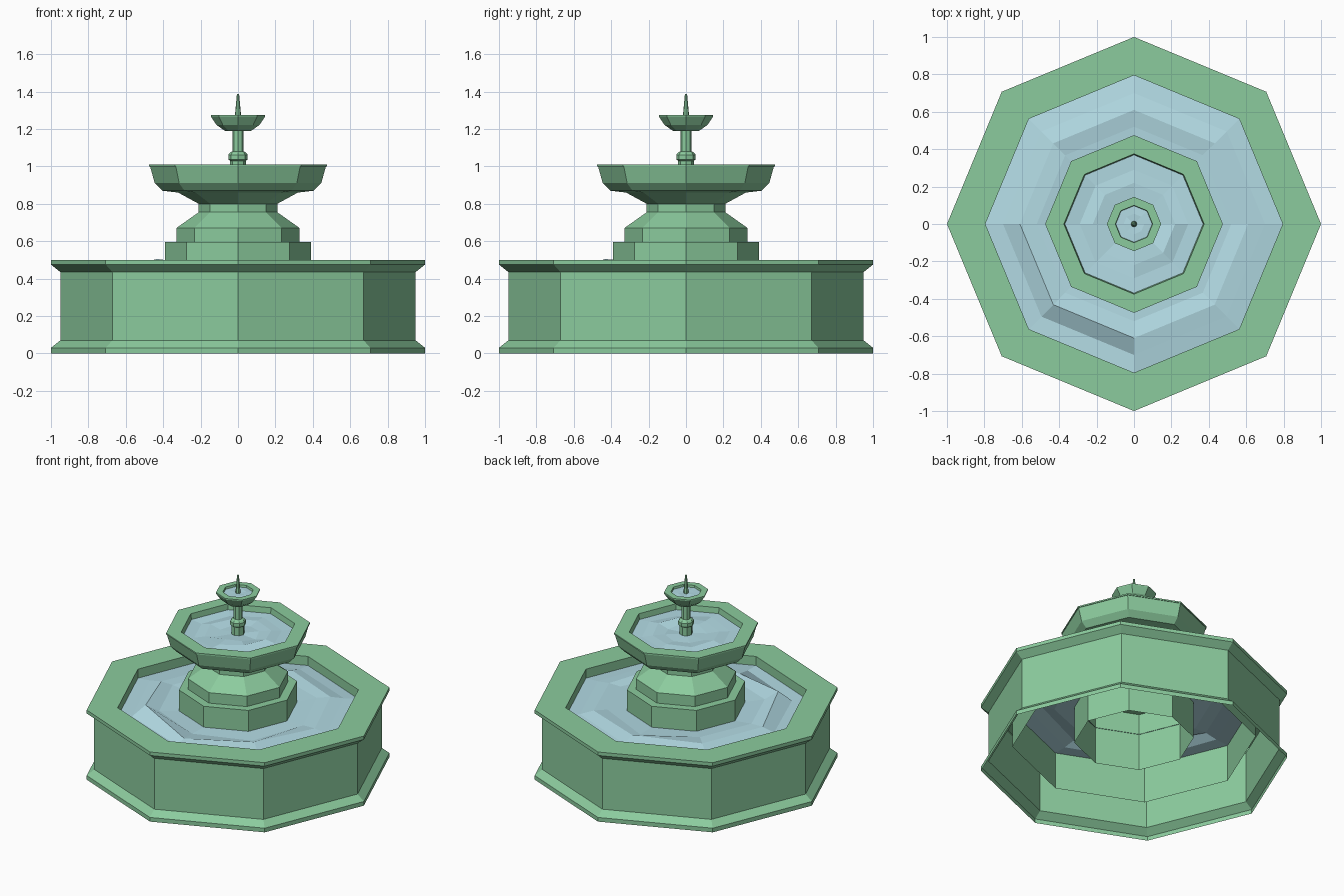
import bpy, math, random

if "Cube" in bpy.data.objects:
    bpy.data.objects.remove(bpy.data.objects["Cube"])

random.seed(4)
SIDES = 8


def material(name, rgb):
    m = bpy.data.materials.new(name)
    m.diffuse_color = (*rgb, 1)
    m.use_nodes = True
    m.node_tree.nodes["Principled BSDF"].inputs["Base Color"].default_value = m.diffuse_color
    return m


green = material("green stone", (0.26, 0.60, 0.34))
blue = material("pale water", (0.45, 0.71, 0.78))


def lathe(name, profile, mat, ripple=0.0, peaks={}):
    """Sweep an (r, z) profile round z in eight flat sides; r = 0 closes to a point.
    Inner rings may be rippled; peaks sets chosen (ring, side) heights."""
    verts, rings, faces = [], [], []
    for k, (r, z) in enumerate(profile):
        ring = []
        for s in range(SIDES if r > 0 else 1):
            a = 2 * math.pi * s / SIDES
            inner = 0 < k < len(profile) - 1
            h = z + (random.uniform(-ripple, ripple) if inner else 0)
            h = peaks.get((k, s), h)
            ring.append(len(verts))
            verts.append((r * math.cos(a), r * math.sin(a), h))
        rings.append(ring * SIDES if r == 0 else ring)
    for lo, hi in zip(rings, rings[1:]):
        for s in range(SIDES):
            t = (s + 1) % SIDES
            face = [lo[s], lo[t], hi[t], hi[s]]
            faces.append(list(dict.fromkeys(face)))
    mesh = bpy.data.meshes.new(name)
    mesh.from_pydata(verts, [], faces)
    mesh.materials.append(mat)
    ob = bpy.data.objects.new(name, mesh)
    bpy.context.collection.objects.link(ob)
    return ob


# Large basin: flared foot, wall, overhanging rim and inner wall (open below)
lathe("basin", [(1, 0), (1, 0.03), (0.95, 0.07), (0.95, 0.435), (1, 0.475),
                (1, 0.5), (0.795, 0.5), (0.795, 0.17)], green)

# Stepped hollow pedestal flaring into the middle bowl
lathe("pedestal_and_bowl",
      [(0.39, 0.18), (0.39, 0.595), (0.33, 0.595), (0.33, 0.67), (0.21, 0.755),
       (0.21, 0.80), (0.32, 0.86), (0.405, 0.87), (0.445, 0.91), (0.47, 1.0),
       (0.475, 1.0), (0.475, 1.01), (0.375, 1.01), (0.365, 0.94)], green)

# Column with a collar
lathe("column", [(0.042, 0.95), (0.042, 1.03), (0.052, 1.037), (0.052, 1.062),
                 (0.042, 1.075), (0.03, 1.08), (0.03, 1.20)], green)

# Small top bowl
lathe("top_bowl", [(0, 1.19), (0.07, 1.19), (0.115, 1.222), (0.145, 1.267),
                   (0.145, 1.275), (0.10, 1.275), (0.092, 1.23)], green)

# Spout
lathe("spout", [(0.016, 1.24), (0.016, 1.275), (0.006, 1.388), (0, 1.388)], green)

# Gently rippled water in the three bowls
lathe("basin_water", [(0.795, 0.435), (0.70, 0.445), (0.61, 0.455), (0.52, 0.45),
                      (0.385, 0.445)], blue, 0.018, {(2, 5): 0.505})
lathe("middle_water", [(0.37, 0.97), (0.29, 0.97), (0.22, 0.975), (0.14, 0.97),
                       (0.03, 0.97)], blue, 0.012)
lathe("top_water", [(0.098, 1.26), (0.055, 1.26), (0, 1.26)], blue, 0.005)
